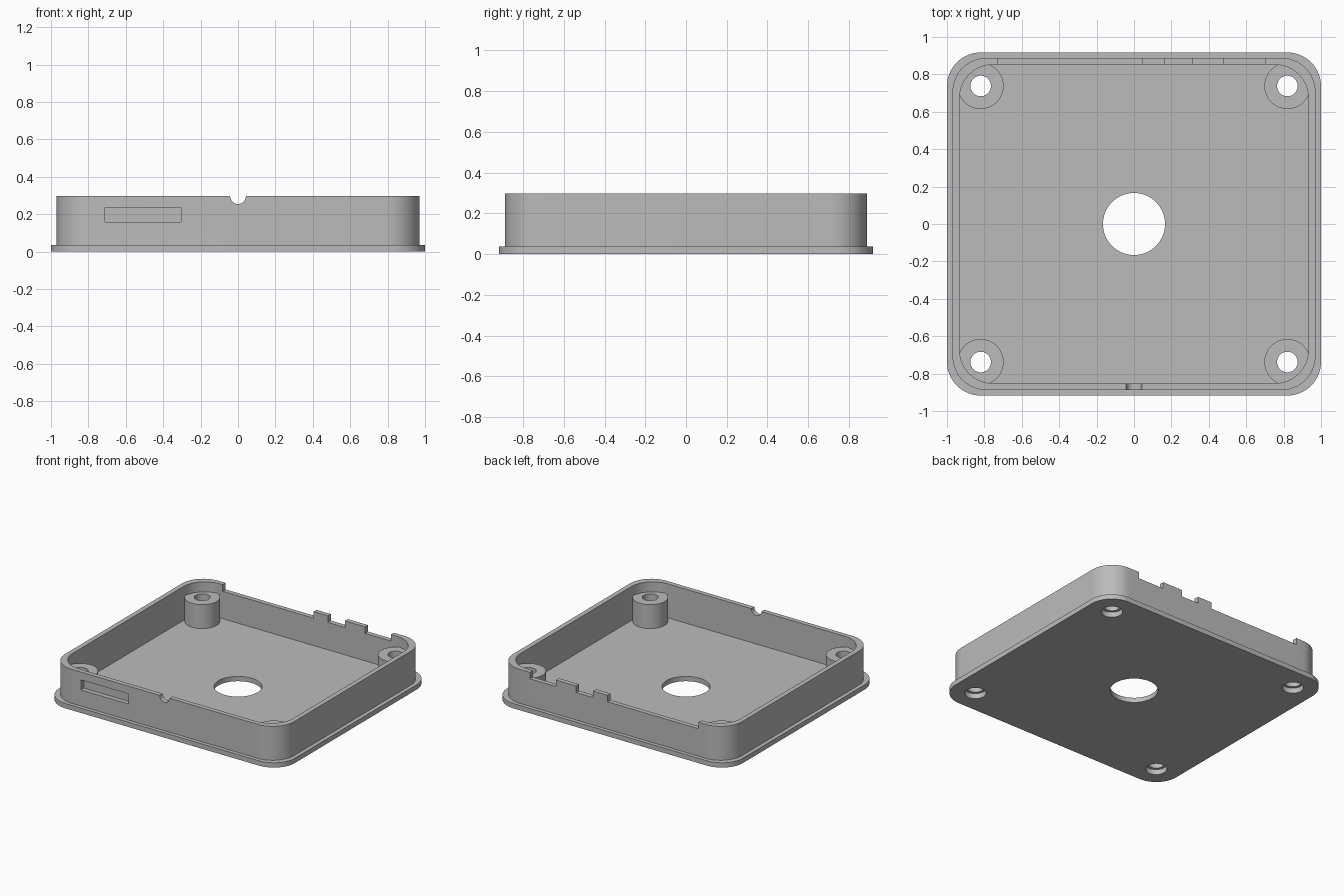
import bpy
import bmesh
import math

if "Cube" in bpy.data.objects:
    bpy.data.objects.remove(bpy.data.objects["Cube"], do_unlink=True)

# Single grey plastic
grey = bpy.data.materials.new("grey_plastic")
grey.use_nodes = True
colour = (0.5, 0.5, 0.5, 1)
grey.diffuse_color = colour
grey.node_tree.nodes["Principled BSDF"].inputs["Base Color"].default_value = colour

WALL_TOP = 0.297
FLOOR = 0.037
CORNER = 0.18


def prism(name, outline, z0, z1):
    """Extrude a flat outline from z0 to z1."""
    bm = bmesh.new()
    face = bm.faces.new([bm.verts.new((x, y, z0)) for x, y in outline])
    top = bmesh.ops.extrude_face_region(bm, geom=[face])["geom"]
    verts = [v for v in top if isinstance(v, bmesh.types.BMVert)]
    bmesh.ops.translate(bm, verts=verts, vec=(0, 0, z1 - z0))
    bmesh.ops.recalc_face_normals(bm, faces=bm.faces)
    mesh = bpy.data.meshes.new(name)
    bm.to_mesh(mesh)
    bm.free()
    mesh.materials.append(grey)
    obj = bpy.data.objects.new(name, mesh)
    bpy.context.collection.objects.link(obj)
    return obj


def rounded(hx, hy, r, steps=16):
    points = []
    for q, (sx, sy) in enumerate([(1, 1), (-1, 1), (-1, -1), (1, -1)]):
        for i in range(steps + 1):
            a = (q + i / steps) * math.pi / 2
            points.append((sx * (hx - r) + r * math.cos(a),
                           sy * (hy - r) + r * math.sin(a)))
    return points


def circle(x, y, r, n=64):
    return [(x + r * math.cos(2 * math.pi * i / n),
             y + r * math.sin(2 * math.pi * i / n)) for i in range(n)]


def box(name, x0, x1, y0, y1, z0, z1):
    return prism(name, [(x0, y0), (x1, y0), (x1, y1), (x0, y1)], z0, z1)


def combine(target, tool, operation):
    """Apply a boolean and discard the tool object."""
    tool.hide_render = True
    mod = target.modifiers.new(operation.lower(), "BOOLEAN")
    mod.operation = operation
    mod.solver = "EXACT"
    mod.object = tool
    bpy.context.view_layer.objects.active = target
    bpy.ops.object.modifier_apply(modifier=mod.name)
    bpy.data.objects.remove(tool, do_unlink=True)


# Flanged base plate and hollow walls
case = prism("enclosure_tray", rounded(1, 0.917, CORNER), 0, FLOOR)
walls = prism("walls", rounded(0.97, 0.888, CORNER), 0.01, WALL_TOP)
combine(case, walls, "UNION")
cavity = prism("cavity", rounded(0.933, 0.852, CORNER), FLOOR, 0.5)
combine(case, cavity, "DIFFERENCE")

# Corner screw posts, bored through and recessed underneath
for sx in (-1, 1):
    for sy in (-1, 1):
        x, y = sx * 0.82, sy * 0.738
        combine(case, prism("post", circle(x, y, 0.123), 0.015, 0.22), "UNION")
        combine(case, prism("bore", circle(x, y, 0.055), -0.1, 0.5), "DIFFERENCE")
        combine(case, prism("recess", circle(x, y, 0.075), -0.1, 0.04), "DIFFERENCE")

# Large hole in the floor
combine(case, prism("floor_hole", circle(0, 0, 0.166), -0.1, 0.2), "DIFFERENCE")

# Openings along the top of the back wall
for x0, x1 in [(-0.727, 0.043), (0.165, 0.31), (0.48, 0.70)]:
    combine(case, box("back_notch", x0, x1, 0.8, 1, WALL_TOP - 0.05, 0.5), "DIFFERENCE")

# Slot in the front wall, just as deep as the wall
combine(case, box("front_slot", -0.71, -0.305, -1, -0.852, 0.16, 0.237), "DIFFERENCE")

# Half-round cable notch in the front wall
notch = prism("cable_notch", circle(0, 0, 0.042, 32), -0.1, 0.1)
notch.rotation_euler.x = math.pi / 2
notch.location = (0, -0.87, WALL_TOP)
bpy.context.view_layer.update()
combine(case, notch, "DIFFERENCE")

# Smooth curved walls, sharp edges
bpy.ops.object.select_all(action="DESELECT")
case.select_set(True)
bpy.context.view_layer.objects.active = case
bpy.ops.object.shade_smooth_by_angle(angle=math.radians(30))
